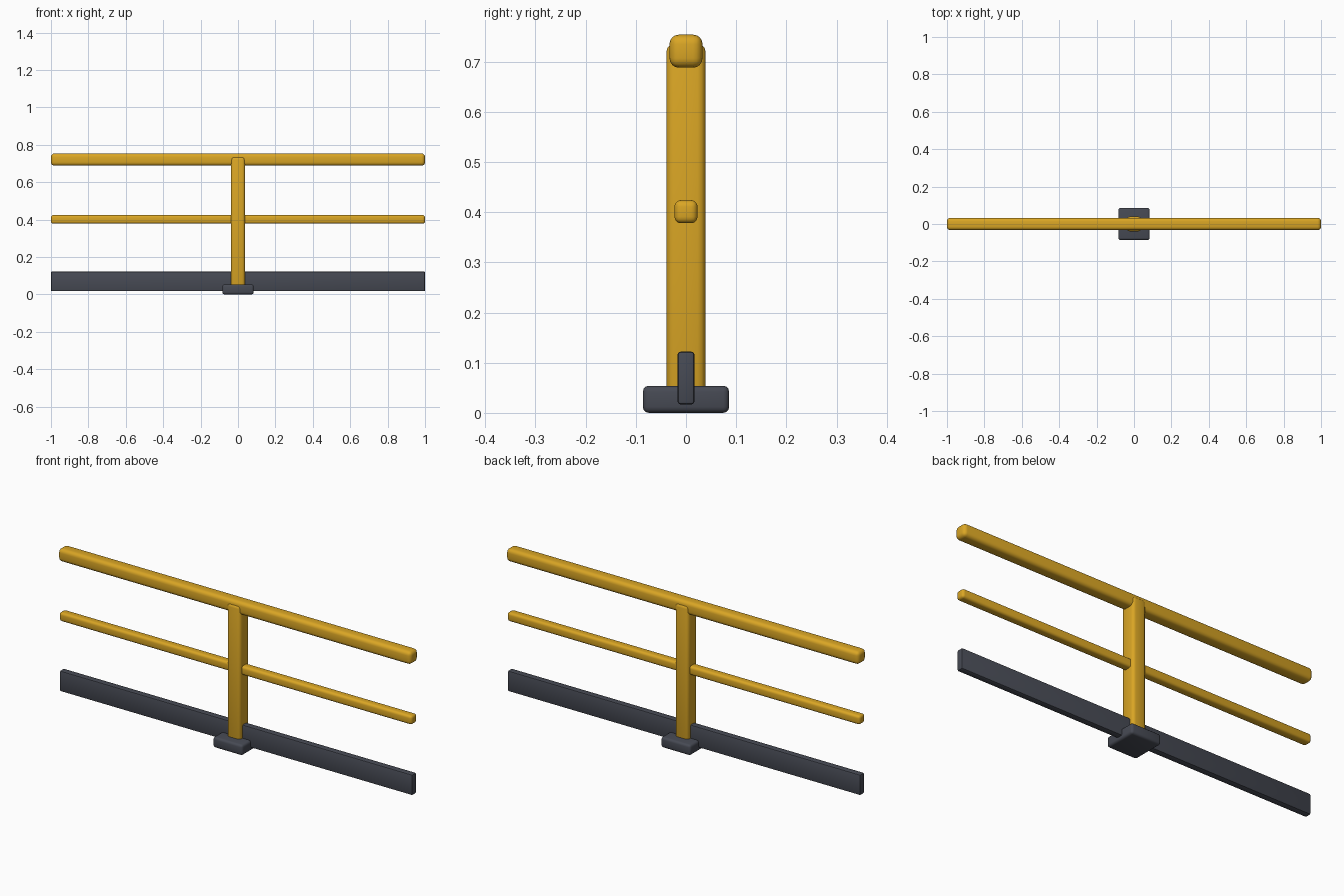
import bpy

if "Cube" in bpy.data.objects:
    bpy.data.objects.remove(bpy.data.objects["Cube"])


def make_material(name, rgb):
    mat = bpy.data.materials.new(name)
    mat.diffuse_color = (*rgb, 1.0)
    mat.use_nodes = True
    mat.node_tree.nodes["Principled BSDF"].inputs["Base Color"].default_value = mat.diffuse_color
    return mat


YELLOW = make_material("safety_yellow", (0.70, 0.38, 0.018))
GREY = make_material("dark_grey", (0.062, 0.068, 0.088))


def rounded_box(name, size, z_low, bevel, segments, mat):
    """Box centred on x and y, standing at z_low, with rounded edges."""
    bpy.ops.mesh.primitive_cube_add(size=1, location=(0, 0, z_low + size[2] / 2))
    obj = bpy.context.object
    obj.name = name
    obj.scale = size
    bpy.ops.object.transform_apply(location=False, rotation=False, scale=True)
    obj.data.materials.append(mat)
    mod = obj.modifiers.new("rounding", 'BEVEL')
    mod.width = bevel
    mod.segments = segments
    bpy.ops.object.modifier_apply(modifier=mod.name)
    bpy.ops.object.shade_smooth_by_angle(angle=0.7)
    return obj


# Foot and kick board
rounded_box("base_plate", (0.168, 0.172, 0.054), 0.0, 0.012, 3, GREY)
rounded_box("kick_board", (2.0, 0.034, 0.105), 0.017, 0.006, 2, GREY)

# Upright post
rounded_box("post", (0.076, 0.078, 0.70), 0.036, 0.016, 3, YELLOW)

# Horizontal rails
rounded_box("top_rail", (2.0, 0.066, 0.066), 0.688, 0.019, 4, YELLOW)
rounded_box("middle_rail", (2.0, 0.046, 0.046), 0.378, 0.013, 4, YELLOW)
